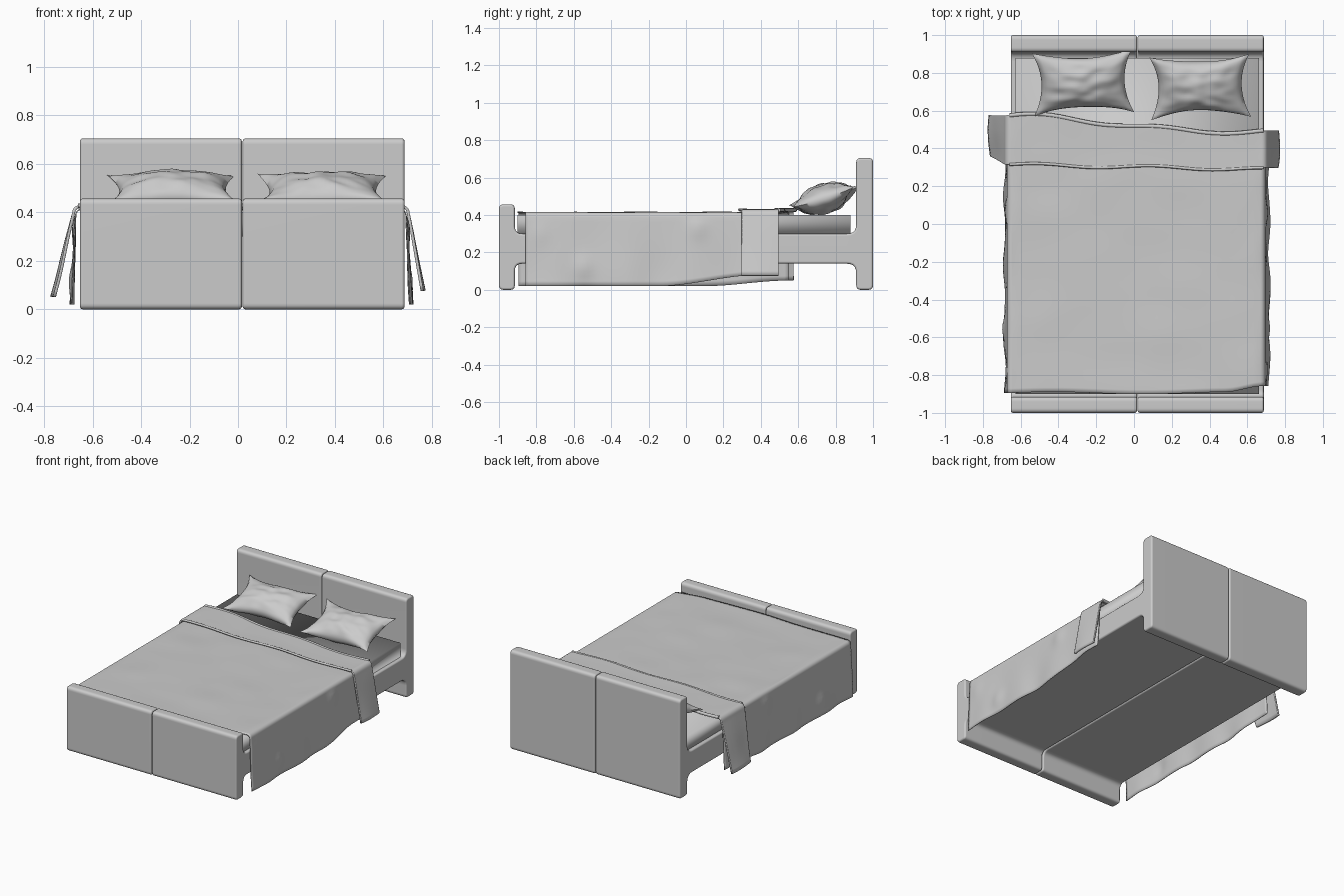
import bpy, bmesh, math
from mathutils import Vector, Matrix, noise

cube = bpy.data.objects.get("Cube")
if cube:
    bpy.data.objects.remove(cube, do_unlink=True)

grey = bpy.data.materials.new("soft_grey")
grey.use_nodes = True
grey.diffuse_color = (0.6, 0.6, 0.6, 1)
grey.node_tree.nodes["Principled BSDF"].inputs["Base Color"].default_value = (0.6, 0.6, 0.6, 1)


def add_object(name, bm, sharp=None):
    mesh = bpy.data.meshes.new(name)
    bm.to_mesh(mesh)
    bm.free()
    mesh.materials.append(grey)
    obj = bpy.data.objects.new(name, mesh)
    bpy.context.collection.objects.link(obj)
    bpy.ops.object.select_all(action="DESELECT")
    obj.select_set(True)
    bpy.context.view_layer.objects.active = obj
    if sharp:
        bpy.ops.object.shade_smooth_by_angle(angle=math.radians(sharp))
    else:
        bpy.ops.object.shade_smooth()
    return obj


def rounded(points, steps=5):
    """Round each (y, z, radius) corner of a closed outline."""
    outline = []
    for i, (y, z, r) in enumerate(points):
        p = Vector((y, z))
        a = p + (Vector(points[i - 1][:2]) - p).normalized() * r
        b = p + (Vector(points[(i + 1) % len(points)][:2]) - p).normalized() * r
        for k in range(steps + 1):
            t = k / steps
            outline.append(a * (1 - t) ** 2 + p * 2 * t * (1 - t) + b * t * t)
    return outline


# Frame: headboard, rail slab and footboard as one side profile, two halves
side_profile = rounded([
    (-1, 0, .025), (-.915, 0, .025), (-.915, .14, .04), (.91, .14, .05),
    (.91, 0, .025), (1, 0, .025), (1, .705, .025), (.91, .705, .025),
    (.91, .30, .05), (-.915, .30, .04), (-.915, .457, .025), (-1, .457, .025)])


def frame_half(name, x0, x1):
    bm = bmesh.new()
    cap = bm.faces.new([bm.verts.new((x0, p.x, p.y)) for p in side_profile])
    ext = bmesh.ops.extrude_face_region(bm, geom=[cap])["geom"]
    bmesh.ops.translate(bm, vec=(x1 - x0, 0, 0),
                        verts=[g for g in ext if isinstance(g, bmesh.types.BMVert)])
    bmesh.ops.recalc_face_normals(bm, faces=bm.faces)
    rims = [e for e in bm.edges if abs(e.verts[0].co.x - e.verts[1].co.x) < 1e-5]
    bmesh.ops.bevel(bm, geom=rims, offset=.012, segments=3, profile=.5,
                    affect="EDGES", clamp_overlap=False)
    obj = add_object(name, bm, 40)
    obj.modifiers.new("even_shading", "WEIGHTED_NORMAL").keep_sharp = True


frame_half("bed_frame_right", -.652, .016)
frame_half("bed_frame_left", .019, .687)

# Mattress: plain box with soft shading
bm = bmesh.new()
bmesh.ops.create_cube(bm, size=1, matrix=Matrix.Translation((.018, -.01, .35))
                      @ Matrix.Diagonal((1.29, 1.78, .1, 1)))
add_object("mattress", bm)


# Cloth draped across the bed, hanging down on both sides
def drape(name, left, right, top, flare, hem, y_range, thick, ripple, bumps=()):
    hang, bend, flat, rows, r = 14, 5, 36, 60, .022
    section = [(-1, k / hang, 0) for k in range(hang)]
    section += [(-1, 1, math.pi / 2 * k / bend) for k in range(bend)]
    section += [(0, 1, k / flat) for k in range(flat + 1)]
    section += [(1, f, a) for s, f, a in reversed(section[:hang + bend])]
    bm = bmesh.new()
    grid = []
    for i in range(rows + 1):
        row = []
        for side, f, a in section:
            if side == 0:
                x, z = left + r + (right - left - 2 * r) * a, top
            else:
                edge = right if side > 0 else left
                x = edge - side * r * (1 - math.cos(a))
                z = top - r + r * math.sin(a)
            u = (x - left) / (right - left)
            y0, y1 = y_range(u, side, f)
            y = y0 + (y1 - y0) * i / rows
            drop = 1 - f
            if side and drop:
                bottom = hem(side, y)
                z = bottom + (top - r - bottom) * f
                wave = ripple * math.sin(y * 17 + side) + ripple * noise.noise(Vector((y * 6, z * 4, side)))
                x += side * drop * (flare[side > 0] + wave)
                for by, bz, size in bumps:
                    x += side * size * math.exp(-((y - by) / .05) ** 2 - ((z - bz) / .06) ** 2)
            elif side == 0:
                z += .004 * noise.noise(Vector((x * 4, y * 5, top)))
            row.append(bm.verts.new((x, y, z)))
        grid.append(row)
    for a, b in zip(grid, grid[1:]):
        for j in range(len(a) - 1):
            bm.faces.new((a[j], a[j + 1], b[j + 1], b[j]))
    obj = add_object(name, bm, 50)
    solid = obj.modifiers.new("thickness", "SOLIDIFY")
    solid.thickness = thick
    solid.offset = 1
    return obj


def ease(lo, hi, v):
    t = min(max((v - lo) / (hi - lo), 0), 1)
    return t * t * (3 - 2 * t)


def blanket_hem(side, y):
    return .02 + (.06 * ease(-.15, .4, y) if side > 0 else .03 * ease(.1, .55, y))


def blanket_range(u, side, f):
    front = -.895 + .035 * ease(.85, 1, u) + .006 * math.sin(u * 9)
    return front, .55 - .07 * u


def fold_range(u, side, f):
    front = .315 - .025 * u + .008 * math.sin(u * 14)
    back = .575 - .085 * ease(0, .8, u) + .012 * math.sin(u * 13)
    if side < 0:
        front += .045 * (1 - f)
    return front, back


drape("blanket", -.667, .69, .41, (.015, .022), blanket_hem, blanket_range,
      .005, .006, ((-.55, .12, .012), (.06, .33, .01), (-.78, .3, .006)))
drape("folded_blanket_edge", -.672, .696, .419, (.085, .06),
      lambda side, y: .075 if side > 0 else .05, fold_range, .012, .008)

# Rolled hem and turned crease along the two edges of the fold
for name, which, z, radius in (("fold_hem", 0, .428, .008), ("fold_crease", 1, .426, .011)):
    curve = bpy.data.curves.new(name, "CURVE")
    curve.dimensions = "3D"
    curve.bevel_depth = radius
    curve.bevel_resolution = 2
    curve.use_fill_caps = True
    spline = curve.splines.new("POLY")
    spline.points.add(30)
    for k, point in enumerate(spline.points):
        u = k / 30
        point.co = (-.66 + 1.345 * u, fold_range(u, 0, 1)[which], z, 1)
    curve.materials.append(grey)
    bpy.context.collection.objects.link(bpy.data.objects.new(name, curve))


# Pillows: two puffed sheets meeting at a seam with pointed corners
def pillow(name, centre, turn, seed):
    n = 28
    bm = bmesh.new()
    for face in (1, -1):
        grid = []
        for i in range(n + 1):
            row = []
            for j in range(n + 1):
                u, v = 2 * j / n - 1, 2 * i / n - 1
                x = .265 * u * (1 - .17 * (1 - v * v))
                y = .175 * v * (1 - .23 * (1 - u * u))
                puff = max((1 - u * u) * (1 - v * v), 0)
                crease = .014 * noise.noise(Vector((u * 3, v * 3, seed + face)))
                z = face * (.078 * puff ** .55 + crease * puff ** .4)
                z += .014 * (u * v) ** 2 + .008 * math.sin(u * 4 + seed) * abs(v) ** 3
                row.append(bm.verts.new((x, y, z)))
            grid.append(row)
        for a, b in zip(grid, grid[1:]):
            for j in range(n):
                quad = (a[j], a[j + 1], b[j + 1], b[j])
                bm.faces.new(quad if face > 0 else quad[::-1])
    bmesh.ops.remove_doubles(bm, verts=bm.verts, dist=1e-4)
    bm.transform(Matrix.Translation(centre) @ Matrix.Rotation(turn, 4, "Z")
                 @ Matrix.Rotation(math.radians(18), 4, "X"))
    add_object(name, bm, 70)


pillow("pillow_right", (-.27, .75, .49), .04, 1.3)
pillow("pillow_left", (.35, .73, .485), .03, 5.7)
